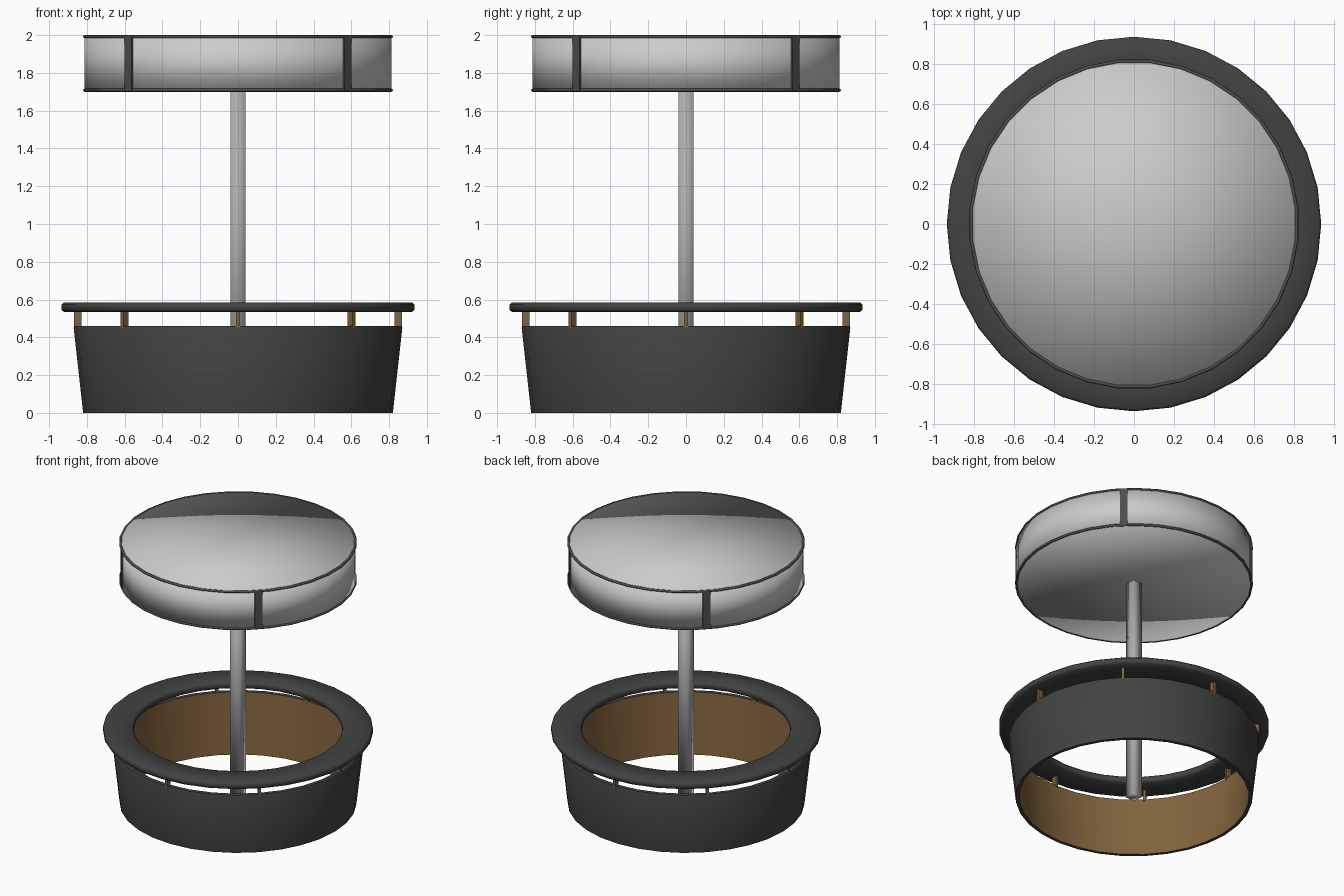
import bpy, bmesh
from math import sin, cos, pi, radians
from mathutils import Matrix

if "Cube" in bpy.data.objects:
    bpy.data.objects.remove(bpy.data.objects["Cube"])


def mat(name, r, g, b):
    m = bpy.data.materials.new(name)
    m.diffuse_color = (r, g, b, 1)
    m.use_nodes = True
    m.node_tree.nodes["Principled BSDF"].inputs["Base Color"].default_value = m.diffuse_color
    return m


DARK = mat("dark_metal", 0.055, 0.055, 0.055)
TRIM = mat("trim_grey", 0.075, 0.075, 0.075)
WOOD = mat("wood", 0.22, 0.125, 0.045)
STEEL = mat("pole_steel", 0.42, 0.42, 0.42)
SIDES = 32


def finish(name, bm, mats, angle=None):
    me = bpy.data.meshes.new(name)
    bmesh.ops.recalc_face_normals(bm, faces=bm.faces)
    bm.to_mesh(me)
    bm.free()
    ob = bpy.data.objects.new(name, me)
    bpy.context.collection.objects.link(ob)
    for m in mats:
        me.materials.append(m)
    if angle is not None:
        bpy.ops.object.select_all(action='DESELECT')
        ob.select_set(True)
        bpy.context.view_layer.objects.active = ob
        bpy.ops.object.shade_smooth_by_angle(angle=radians(angle))
    return ob


def lathe(name, profile, mats, offset=0.0, inner=(), angle=35):
    """Revolve a closed (r, z) profile; profile edges in `inner` get material 1."""
    bm = bmesh.new()
    rings = []
    for i in range(SIDES):
        a = 2 * pi * (i + offset) / SIDES
        rings.append([bm.verts.new((r * cos(a), r * sin(a), z)) for r, z in profile])
    n = len(profile)
    for i in range(SIDES):
        p, q = rings[i], rings[(i + 1) % SIDES]
        for j in range(n):
            k = (j + 1) % n
            f = bm.faces.new((p[j], q[j], q[k], p[k]))
            f.material_index = 1 if j in inner else 0
    return finish(name, bm, mats, angle)


def radial_boxes(name, radius, size, z, count, start, m):
    """Boxes facing outward around the z axis."""
    bm = bmesh.new()
    for i in range(count):
        a = start + 2 * pi * i / count
        M = (Matrix.Rotation(a, 4, 'Z') @ Matrix.Translation((radius, 0, z))
             @ Matrix.Diagonal((*size, 1)))
        bmesh.ops.create_cube(bm, size=1, matrix=M)
    return finish(name, bm, [m])


# Tapered open tub, wooden on the inside
lathe("planter_wall",
      [(0.82, 0), (0.87, 0.45), (0.865, 0.46), (0.835, 0.46), (0.795, 0)],
      [DARK, WOOD], inner=(3,))

# Small posts carrying the ring
radial_boxes("ring_posts", 0.849, (0.04, 0.02, 0.09), 0.495, 8, 0, WOOD)

# Flat ring seat with softened edges
lathe("ring_seat",
      [(0.735, 0.535), (0.922, 0.535), (0.935, 0.547), (0.935, 0.573),
       (0.922, 0.585), (0.735, 0.585), (0.725, 0.573), (0.725, 0.547)],
      [DARK], angle=60)

# Square central pole
bm = bmesh.new()
bmesh.ops.create_cube(bm, size=1, matrix=Matrix.Translation((0, 0, 0.86))
                      @ Matrix.Diagonal((0.08, 0.08, 1.72, 1)))
finish("pole", bm, [STEEL], 180)

# Drum head with softly shaded caps
bm = bmesh.new()
bmesh.ops.create_cone(bm, cap_ends=True, cap_tris=True, segments=SIDES,
                      radius1=0.817, radius2=0.817, depth=0.294,
                      matrix=Matrix.Translation((0, 0, 1.85))
                      @ Matrix.Rotation(pi / SIDES, 4, 'Z'))
bmesh.ops.remove_doubles(bm, verts=bm.verts, dist=1e-5)
# keep flats on the axes whatever the primitive's start angle
if any(abs(v.co.x) < 1e-4 and v.co.y > 0.5 for v in bm.verts):
    bmesh.ops.rotate(bm, verts=bm.verts, matrix=Matrix.Rotation(pi / SIDES, 3, 'Z'))
finish("drum_head", bm, [], 180)

# Edge trims on the drum
for label, z in (("lower", 1.7085), ("upper", 1.9915)):
    tube = [(0.815 + 0.0095 * cos(pi * k / 4), z + 0.0085 * sin(pi * k / 4))
            for k in range(8)]
    lathe(label + "_trim", tube, [TRIM], offset=0.5, angle=60)

# Upright strips on the drum's diagonals
radial_boxes("drum_strips", 0.812, (0.02, 0.052, 0.285), 1.85, 4, pi / 4, TRIM)
